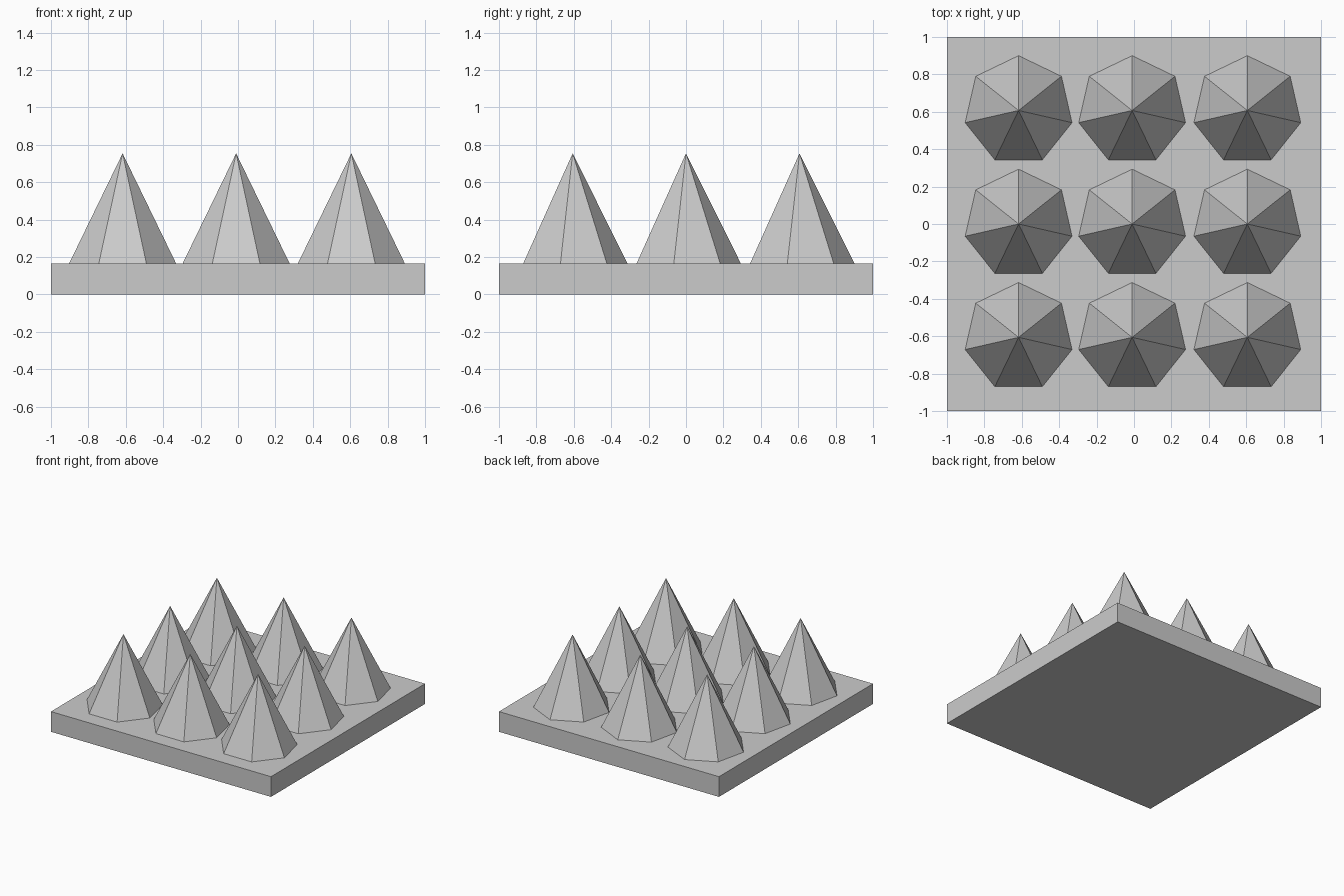
import bpy, bmesh
from math import sin, cos, pi

if "Cube" in bpy.data.objects:
    bpy.data.objects.remove(bpy.data.objects["Cube"])

PLATE_TOP, TIP_Z = 0.166, 0.754
RADIUS, SIDES = 0.293, 7


def finish(bm, name):
    bmesh.ops.recalc_face_normals(bm, faces=bm.faces)
    mesh = bpy.data.meshes.new(name)
    bm.to_mesh(mesh)
    bm.free()
    obj = bpy.data.objects.new(name, mesh)
    bpy.context.collection.objects.link(obj)
    return obj


# Square base plate
bm = bmesh.new()
bmesh.ops.create_cube(bm, size=1)
for v in bm.verts:
    v.co = (v.co.x * 2, v.co.y * 2, (v.co.z + 0.5) * PLATE_TOP)
finish(bm, "base_plate")

# Seven-sided spike, one corner pointing to the back (+y)
bm = bmesh.new()
ring = [bm.verts.new((RADIUS * sin(2 * pi * i / SIDES),
                      RADIUS * cos(2 * pi * i / SIDES), 0))
        for i in range(SIDES)]
tip = bm.verts.new((0, 0, TIP_Z - PLATE_TOP))
bm.faces.new(ring)
for i in range(SIDES):
    bm.faces.new((ring[i], ring[(i + 1) % SIDES], tip))
spike = finish(bm, "spike")
spike_mesh = spike.data
bpy.data.objects.remove(spike)

# 3 x 3 grid of spikes
for row, y in enumerate((-0.606, 0.0, 0.607)):
    for col, x in enumerate((-0.617, -0.01, 0.606)):
        obj = bpy.data.objects.new(f"spike_{row + 1}_{col + 1}", spike_mesh)
        obj.location = (x, y, PLATE_TOP)
        bpy.context.collection.objects.link(obj)
